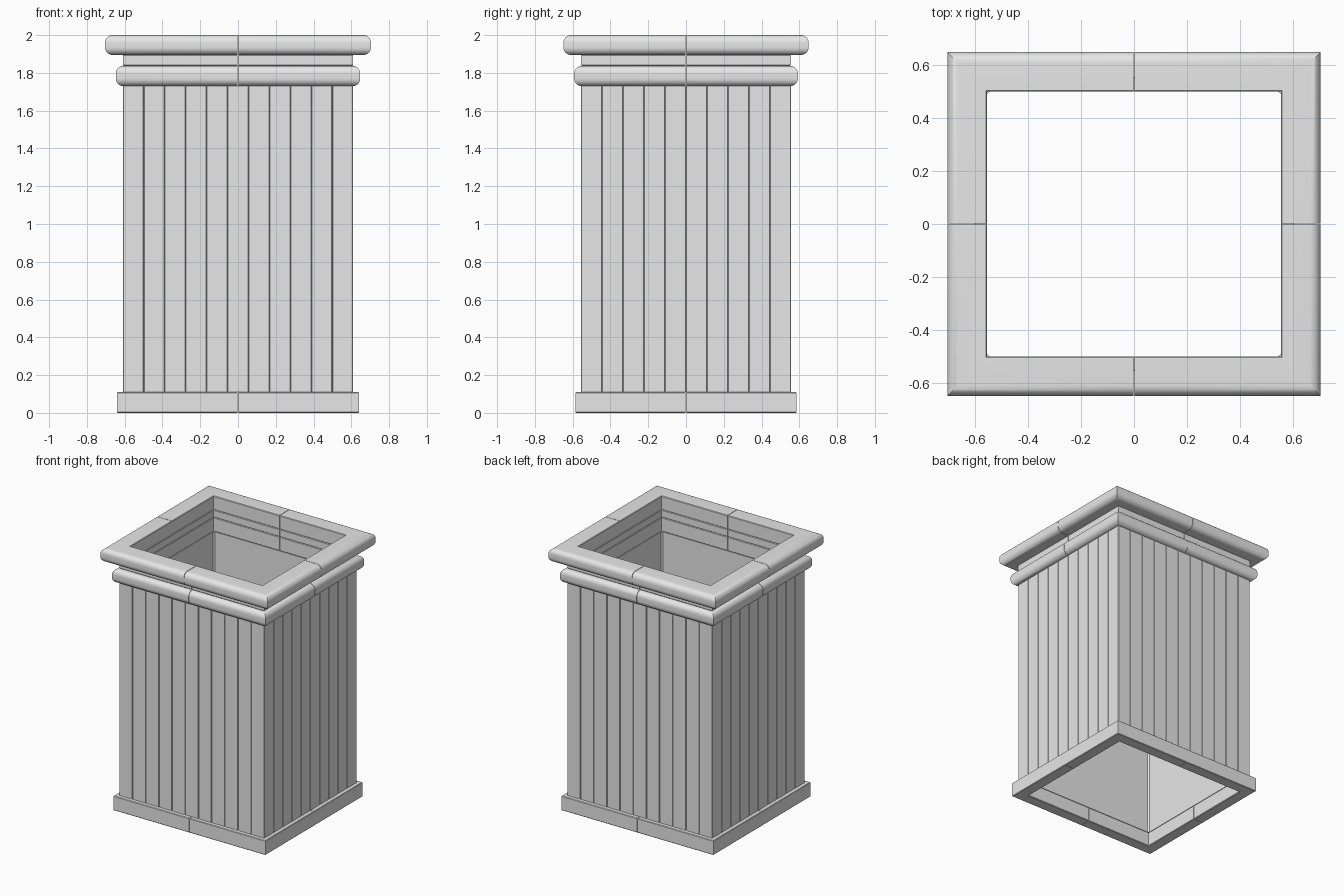
import bpy
import bmesh
from math import sin, cos, pi, radians
from mathutils import Vector

cube = bpy.data.objects.get("Cube")
if cube:
    bpy.data.objects.remove(cube, do_unlink=True)

INNER_X, INNER_Y = 0.555, 0.5   # half sizes of the open core
SEAM = 0.0015                   # half width of the joint between half boards
CHAMFER = 0.004

grey = bpy.data.materials.new("plain grey")
grey.use_nodes = True
grey.diffuse_color = (0.8, 0.8, 0.8, 1)
grey.node_tree.nodes["Principled BSDF"].inputs["Base Color"].default_value = (0.8, 0.8, 0.8, 1)


def finish(bm, name):
    bmesh.ops.recalc_face_normals(bm, faces=bm.faces)
    mesh = bpy.data.meshes.new(name)
    bm.to_mesh(mesh)
    bm.free()
    mesh.materials.append(grey)
    obj = bpy.data.objects.new(name, mesh)
    bpy.context.collection.objects.link(obj)
    bpy.ops.object.select_all(action='DESELECT')
    obj.select_set(True)
    bpy.context.view_layer.objects.active = obj
    bpy.ops.object.shade_smooth_by_angle(angle=radians(30))
    return obj


def board_profile(width, z0, z1, radius, steps):
    """Closed section as (inset from outer face, height)."""
    pts = []
    for cz, start in ((z0 + radius, -pi / 2), (z1 - radius, 0)):
        for i in range(steps + 1):
            a = start + i / steps * pi / 2
            pts.append((radius - radius * cos(a), cz + radius * sin(a)))
    c = CHAMFER
    return pts + [(width - c, z1), (width, z1 - c), (width, z0 + c), (width - c, z0)]


def square_ring(name, width, z0, z1, radius=CHAMFER, steps=1):
    """Four mitred corner pieces that meet mid-side."""
    hx, hy = INNER_X + width, INNER_Y + width
    profile = board_profile(width, z0, z1, radius, steps)
    bm = bmesh.new()
    for sx in (-1, 1):
        for sy in (-1, 1):
            sections = [
                [bm.verts.new((sx * SEAM, sy * (hy - d), z)) for d, z in profile],
                [bm.verts.new((sx * (hx - d), sy * (hy - d), z)) for d, z in profile],
                [bm.verts.new((sx * (hx - d), sy * SEAM, z)) for d, z in profile],
            ]
            n = len(profile)
            for a, b in zip(sections, sections[1:]):
                for i in range(n):
                    j = (i + 1) % n
                    bm.faces.new((a[i], a[j], b[j], b[i]))
            bm.faces.new(sections[0])
            bm.faces.new(sections[-1])
    return finish(bm, name)


def outline(hx, hy, planks, corner, groove=0.003):
    """Rectangle with cut corners and a V groove between planks."""
    corners = [Vector(p) for p in ((-hx, -hy), (hx, -hy), (hx, hy), (-hx, hy))]
    pts = []
    for k in range(4):
        a, b = corners[k], corners[(k + 1) % 4]
        along = (b - a).normalized()
        inward = Vector((-along.y, along.x))
        pts.append(a + along * corner)
        count = planks[k % 2]
        for i in range(1, count):
            p = a.lerp(b, i / count)
            pts += [p - along * groove, p + inward * groove * 3, p + along * groove]
        pts.append(b - along * corner)
    return pts


def plank_shaft(name, width, z0, z1):
    bm = bmesh.new()
    rims = ([], [])
    for pts in (outline(INNER_X + width, INNER_Y + width, (11, 10), 0.003),
                outline(INNER_X, INNER_Y, (1, 1), 0.01)):
        low, high = [[bm.verts.new((p.x, p.y, z)) for p in pts] for z in (z0, z1)]
        for i in range(len(pts)):
            j = (i + 1) % len(pts)
            bm.faces.new((low[i], low[j], high[j], high[i]))
            for rim, loop in zip(rims, (low, high)):
                rim.append(bm.edges.get((loop[i], loop[j])))
    for rim in rims:
        bmesh.ops.triangle_fill(bm, edges=rim, use_beauty=True)
    return finish(bm, name)


# Base plinth and planked body
square_ring("base_plinth", 0.085, 0, 0.11)
plank_shaft("plank_shaft", 0.055, 0.11, 1.73)

# Rounded mouldings with a plain neck between them
square_ring("lower_moulding", 0.092, 1.73, 1.837, radius=0.04, steps=8)
square_ring("neck_band", 0.055, 1.837, 1.895)
square_ring("top_moulding", 0.149, 1.895, 2.0, radius=0.04, steps=8)
